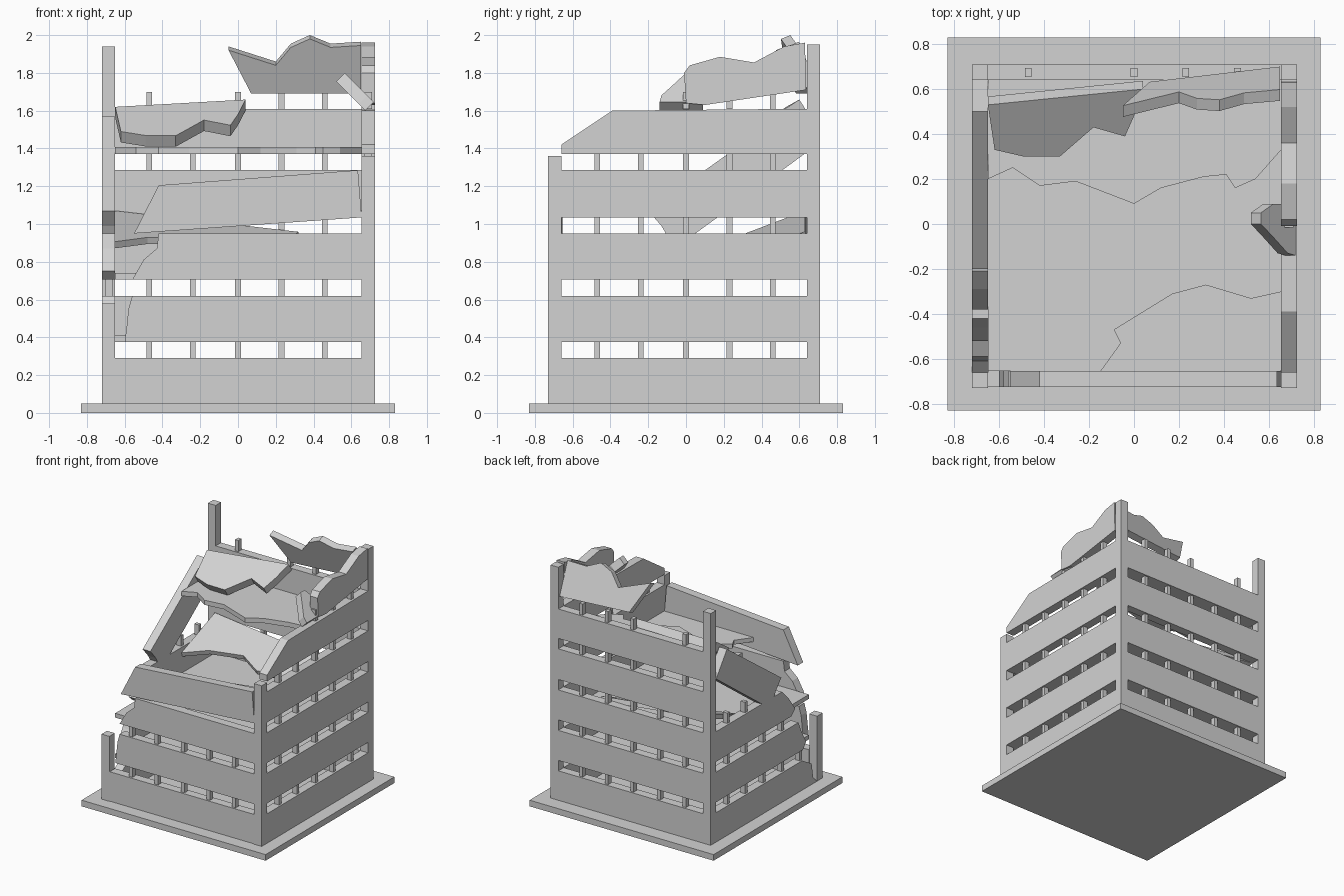
import bpy, bmesh
from mathutils import Vector

if "Cube" in bpy.data.objects:
    bpy.data.objects.remove(bpy.data.objects["Cube"], do_unlink=True)

concrete = bpy.data.materials.new("grey_concrete")
concrete.use_nodes = True
grey = (0.65, 0.65, 0.65, 1)
concrete.diffuse_color = grey
concrete.node_tree.nodes["Principled BSDF"].inputs["Base Color"].default_value = grey


def prism(name, outline, offset):
    """Extrude a flat 3D outline by an offset vector into a solid."""
    bm = bmesh.new()
    off = Vector(offset)
    a = [bm.verts.new(p) for p in outline]
    b = [bm.verts.new(Vector(p) + off) for p in outline]
    bm.faces.new(a)
    bm.faces.new(b[::-1])
    n = len(a)
    for i in range(n):
        bm.faces.new((a[i], b[i], b[(i + 1) % n], a[(i + 1) % n]))
    bmesh.ops.recalc_face_normals(bm, faces=bm.faces)
    mesh = bpy.data.meshes.new(name)
    bm.to_mesh(mesh)
    bm.free()
    mesh.materials.append(concrete)
    obj = bpy.data.objects.new(name, mesh)
    bpy.context.collection.objects.link(obj)
    return obj


def box(name, x0, x1, y0, y1, z0, z1):
    return prism(name, [(x0, y0, z0), (x1, y0, z0), (x1, y1, z0), (x0, y1, z0)],
                 (0, 0, z1 - z0))


def wall(name, side, profile):
    """Wall panel from a (distance along wall, height) profile."""
    if side in ("front", "back"):
        y = -0.725 if side == "front" else 0.64
        return prism(name, [(u, y, z) for u, z in profile], (0, 0.07, 0))
    x = -0.72 if side == "left" else 0.655
    return prism(name, [(x, u, z) for u, z in profile], (0.07, 0, 0))


def band(side, level, u0, u1=0.655):
    z = BANDS[level]
    wall(f"{side}_band_{level + 1}", side,
         [(u0, z[0]), (u1, z[0]), (u1, z[1]), (u0, z[1])])


def stubs(side, z0, z1, places):
    """Short window posts standing in a gap."""
    for i, u in enumerate(places):
        name = f"{side}_window_post_{i + 1}"
        if side in ("front", "back"):
            y = -0.69 if side == "front" else 0.675
            box(name, u - 0.015, u + 0.015, y - 0.02, y + 0.02, z0, z1)
        else:
            x = -0.685 if side == "left" else 0.69
            box(name, x - 0.02, x + 0.02, u - 0.015, u + 0.015, z0, z1)


BANDS = [(0.05, 0.29), (0.375, 0.62), (0.705, 0.95), (1.035, 1.285), (1.37, 1.61)]
GAPS = [(BANDS[i][1], BANDS[i + 1][0]) for i in range(4)]
SPOTS = [-0.47, -0.24, 0, 0.23, 0.46]

# Base plate and corner posts of different surviving heights
box("base_plate", -0.83, 0.83, -0.83, 0.83, 0, 0.05)
box("back_left_side_post", -0.72, -0.65, 0.64, 0.71, 0.05, 1.94)
box("back_right_side_post", 0.655, 0.725, 0.64, 0.71, 0.05, 1.95)
box("front_right_side_post", 0.655, 0.725, -0.73, -0.66, 0.05, 1.36)
box("front_left_side_post", -0.72, -0.65, -0.73, -0.66, 0.05, 0.58)

# Intact back and right walls
for level in range(5):
    band("back", level, -0.65)
    if level < 4:
        band("right", level, -0.66, 0.64)
        stubs("back", *GAPS[level], SPOTS)
        stubs("right", *GAPS[level], SPOTS)
wall("right_band_5", "right",
     [(-0.66, 1.37), (-0.66, 1.42), (-0.39, 1.6), (0.64, 1.61), (0.64, 1.37)])
stubs("back", 1.61, 1.7, [-0.47, 0, 0.23, 0.46])
stubs("right", 1.61, 1.7, [0, 0.23, 0.46])

# Front wall with broken left ends
band("front", 0, -0.65)
wall("front_band_2", "front", [(-0.6, 0.375), (0.655, 0.375), (0.655, 0.62),
                               (-0.56, 0.62), (-0.58, 0.55), (-0.59, 0.45)])
wall("front_band_3", "front", [(-0.56, 0.705), (0.655, 0.705), (0.655, 0.95),
                               (-0.42, 0.95), (-0.43, 0.87), (-0.5, 0.81)])
wall("front_fallen_band", "front",
     [(-0.55, 0.95), (0.655, 1.035), (0.635, 1.285), (-0.42, 1.205)])
for gap in GAPS[:2]:
    stubs("front", *gap, SPOTS)

# Left wall, stepping down toward the front
wall("left_band_1", "left", [(0.64, 0.05), (-0.66, 0.05), (-0.61, 0.1),
                             (-0.59, 0.22), (-0.47, 0.29), (0.64, 0.29)])
wall("left_band_2", "left", [(0.64, 0.375), (-0.48, 0.375), (-0.52, 0.43),
                             (-0.46, 0.53), (-0.42, 0.62), (0.64, 0.62)])
wall("left_band_3", "left", [(0.64, 0.705), (-0.33, 0.705), (-0.38, 0.75),
                             (-0.29, 0.87), (-0.21, 0.95), (0.64, 0.95)])
wall("left_fallen_band", "left",
     [(0.64, 1.38), (0.5, 1.57), (-0.2, 1.07), (-0.13, 0.99), (-0.06, 0.87)])
stubs("left", *GAPS[0], SPOTS)
stubs("left", *GAPS[1], SPOTS[1:])
stubs("left", *GAPS[2], SPOTS[2:])

# Floors
for level in (1, 2):
    z = BANDS[level][0]
    box(f"floor_{level}", -0.65, 0.655, -0.655, 0.64, z, z + 0.035)
corner = [(-0.15, -0.655), (-0.06, -0.53), (-0.09, -0.47), (0.17, -0.31),
          (0.32, -0.27), (0.52, -0.33), (0.655, -0.3), (0.655, -0.655)]
prism("floor_3_corner", [(x, y, 1.037) for x, y in corner], (0, 0, 0.035))
edge = [(-0.65, 0.2), (-0.54, 0.25), (-0.42, 0.17), (-0.26, 0.19), (0, 0.09),
        (0.12, 0.16), (0.31, 0.21), (0.41, 0.22), (0.45, 0.16), (0.54, 0.2),
        (0.655, 0.33), (0.655, 0.64), (-0.65, 0.64)]
prism("top_floor", [(x, y, 1.37) for x, y in edge], (0, 0, 0.038))

# Collapsed floor leaning inside
fallen = [(-0.65, 0.2), (-0.48, 0.31), (-0.22, 0.385), (-0.05, 0.31),
          (0.2, 0.36), (0.32, 0.63), (-0.65, 0.63)]
prism("collapsed_floor",
      [(x, y, 0.756 - 0.115 * x + 0.38 * y) for x, y in fallen],
      (0, 0.012, -0.035))

# Sloping roof slab resting at the back
roof = [(-0.65, 0.53), (-0.62, 0.33), (-0.49, 0.3), (-0.33, 0.3), (-0.18, 0.43),
        (-0.04, 0.39), (0.0, 0.48), (0.04, 0.6)]
prism("sloping_roof_slab",
      [(x, y, 1.62 + 0.055 * (x + 0.65) + 0.65 * (y - 0.53 - 0.1 * (x + 0.65)))
       for x, y in roof], (0, 0.037, -0.058))

# Leaning back panel at the top
panel = [(0.07, 1.71), (-0.05, 1.94), (0.2, 1.86), (0.28, 1.955), (0.38, 2.0),
         (0.49, 1.955), (0.65, 1.965), (0.65, 1.71)]
prism("leaning_back_panel",
      [(x, 0.63 + 0.117 * (x - 0.05) - 0.4 * (z - 1.71), z) for x, z in panel],
      (0, -0.05, -0.02))

# Jagged panel above the right wall
wall("right_top_panel", "right",
     [(0.0, 1.64), (-0.01, 1.8), (0.02, 1.84), (0.18, 1.885), (0.36, 1.855),
      (0.52, 1.94), (0.63, 1.96), (0.635, 1.71), (0.1, 1.63)])

# Loose chunk tipped over the right wall
chunk = [(0, 0), (0, 0.05), (0.08, 0.09), (0.22, 0.09), (0.22, -0.14),
         (0.17, -0.13), (0.08, -0.06)]
prism("loose_chunk",
      [(0.565 + 0.7 * s, y, 1.8 - 0.7 * s) for s, y in chunk], (-0.045, 0, -0.045))
